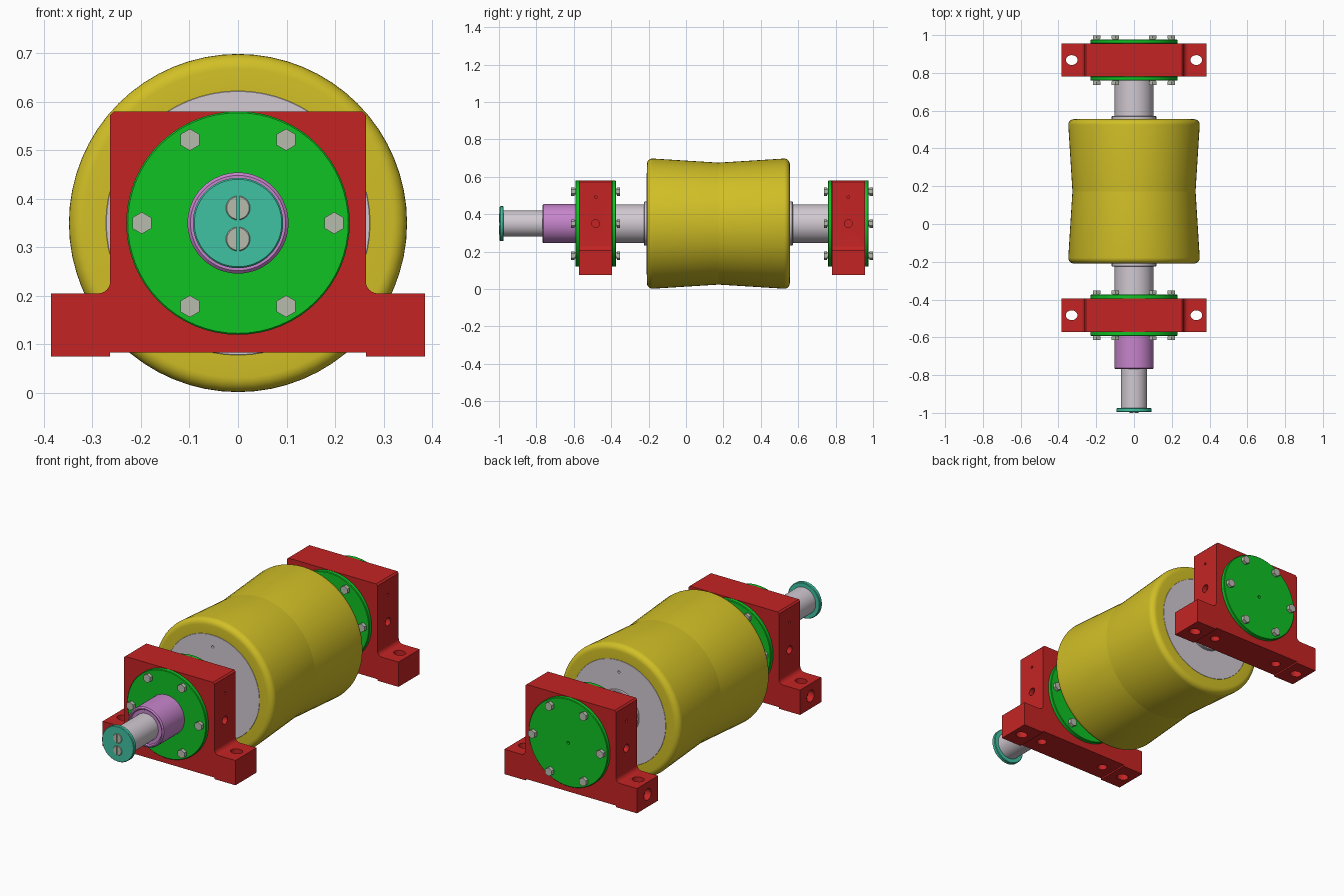
import bpy, bmesh, math
from math import pi, cos, sin
from mathutils import Matrix, Vector

cube = bpy.data.objects.get("Cube")
if cube:
    bpy.data.objects.remove(cube, do_unlink=True)

AXIS_Z = 0.35      # height of the shaft axis
ROLLER_Y = 0.173   # middle of the roller


def material(name, srgb):
    lin = [c / 12.92 if c <= 0.04045 else ((c + 0.055) / 1.055) ** 2.4 for c in srgb]
    m = bpy.data.materials.new(name)
    m.use_nodes = True
    m.diffuse_color = (*lin, 1)
    m.node_tree.nodes["Principled BSDF"].inputs["Base Color"].default_value = (*lin, 1)
    return m


RED = material("red paint", (0.77, 0.14, 0.14))
GREEN = material("green paint", (0.06, 0.76, 0.14))
YELLOW = material("yellow rubber", (0.82, 0.75, 0.15))
TEAL = material("teal cap", (0.25, 0.76, 0.64))
STEEL = material("pale steel", (0.82, 0.79, 0.82))
PURPLE = material("purple sleeve", (0.78, 0.52, 0.80))
BOLT = material("bolt metal", (0.72, 0.74, 0.68))


def finish(name, bm, mat, smooth=True):
    bmesh.ops.recalc_face_normals(bm, faces=bm.faces)
    mesh = bpy.data.meshes.new(name)
    bm.to_mesh(mesh)
    bm.free()
    mesh.materials.append(mat)
    ob = bpy.data.objects.new(name, mesh)
    bpy.context.collection.objects.link(ob)
    if smooth:
        shade(ob)
    return ob


def activate(ob):
    bpy.ops.object.select_all(action='DESELECT')
    ob.select_set(True)
    bpy.context.view_layer.objects.active = ob


def shade(ob):
    activate(ob)
    bpy.ops.object.shade_smooth_by_angle(angle=math.radians(28))


def lathe(name, profile, mat, segs=64, x=0, z=AXIS_Z):
    """Turn (radius, y) points around an axis along y; radius 0 closes the end."""
    bm = bmesh.new()
    verts = [bm.verts.new((x + r, y, z)) for r, y in profile]
    edges = [bm.edges.new(p) for p in zip(verts, verts[1:])]
    bmesh.ops.spin(bm, geom=verts + edges, cent=(x, 0, z), axis=(0, 1, 0),
                   angle=2 * pi, steps=segs)
    bmesh.ops.remove_doubles(bm, verts=bm.verts, dist=1e-5)
    return finish(name, bm, mat)


def disc(name, r, y0, y1, mat, c=0.003, **kw):
    """Cylinder along y with small chamfers."""
    return lathe(name, [(0, y0), (r - c, y0), (r, y0 + c), (r, y1 - c), (r - c, y1), (0, y1)],
                 mat, **kw)


def add_rod(bm, centre, r, length, axis, stretch=1, segs=24):
    rot = Vector((0, 0, 1)).rotation_difference(Vector(axis)).to_matrix().to_4x4()
    mat = Matrix.Translation(centre) @ Matrix.Diagonal((stretch, 1, 1, 1)) @ rot
    bmesh.ops.create_cone(bm, cap_ends=True, segments=segs, radius1=r, radius2=r,
                          depth=length, matrix=mat)


def cut(ob, bm):
    """Subtract the shapes in bm and discard the cutter."""
    cutter = finish("cutter", bm, ob.data.materials[0], smooth=False)
    cutter.hide_render = True
    mod = ob.modifiers.new("holes", 'BOOLEAN')
    mod.operation = 'DIFFERENCE'
    mod.solver = 'EXACT'
    mod.use_self = True
    mod.object = cutter
    activate(ob)
    bpy.ops.object.modifier_apply(modifier=mod.name)
    bpy.data.objects.remove(cutter, do_unlink=True)
    shade(ob)


# Roller tyre: two flared halves meeting at a crisp waist
HALF, R_END, R_WAIST, FILLET = 0.382, 0.348, 0.326, 0.03
for side, label in ((-1, "front"), (1, "back")):
    prof = [(R_WAIST, ROLLER_Y)]
    for i in range(7):
        a = i * pi / 12
        prof.append((R_END - FILLET + FILLET * cos(a),
                     ROLLER_Y + side * (HALF - FILLET + FILLET * sin(a))))
    prof.append((0.27, ROLLER_Y + side * HALF))
    lathe("roller_tyre_" + label, prof, YELLOW)

# Roller core with a small hole in each end, and stepped hubs
core = disc("roller_core", 0.272, ROLLER_Y - HALF - 0.001, ROLLER_Y + HALF + 0.001, STEEL, c=0.001)
bm = bmesh.new()
for side in (-1, 1):
    add_rod(bm, (0, ROLLER_Y + side * HALF, AXIS_Z + 0.21), 0.007, 0.04, (0, 1, 0), segs=12)
cut(core, bm)
disc("roller_hub", 0.118, ROLLER_Y - HALF - 0.016, ROLLER_Y + HALF + 0.016, STEEL)

# Shaft, sleeve and end cap
disc("main_shaft", 0.103, -0.56, 0.94, STEEL)
disc("drive_shaft", 0.07, -0.98, -0.5, STEEL)
lathe("shaft_sleeve", [(0.07, -0.76), (0.088, -0.76), (0.093, -0.768), (0.098, -0.768),
                       (0.104, -0.762), (0.104, -0.56)], PURPLE)
disc("end_cap", 0.093, -0.996, -0.975, TEAL)
for dz in (-0.033, 0.031):
    screw = disc("cap_screw", 0.025, -1.0, -0.98, BOLT, c=0.002, segs=24, z=AXIS_Z + dz)
    bm = bmesh.new()
    bmesh.ops.create_cube(bm, size=1, matrix=Matrix.Translation((0, -1.0, AXIS_Z + dz))
                          @ Matrix.Diagonal((0.007, 0.014, 0.06, 1)))
    cut(screw, bm)


def housing(name, yc):
    """Bearing block: mirrored outline pulled along y, then drilled."""
    hw, depth, base, top, rf = 0.263, 0.088, 0.205, 0.58, 0.025
    half = [(hw, 0.083), (hw, 0.075), (0.385, 0.075), (0.385, base)]
    for i in range(7):
        a = i * pi / 12
        half.append((hw + rf - rf * sin(a), base + rf - rf * cos(a)))
    half += [(hw, top - 0.008), (hw - 0.008, top)]
    outline = half + [(-x, z) for x, z in reversed(half)]
    bm = bmesh.new()
    face = bm.faces.new([bm.verts.new((x, yc - depth, z)) for x, z in outline])
    ext = bmesh.ops.extrude_face_region(bm, geom=[face])
    bmesh.ops.translate(bm, vec=(0, 2 * depth, 0),
                        verts=[v for v in ext["geom"] if isinstance(v, bmesh.types.BMVert)])
    block = finish(name, bm, RED)
    bm = bmesh.new()
    for s in (-1, 1):
        add_rod(bm, (s * 0.33, yc, 0.15), 0.026, 0.3, (0, 0, 1), stretch=1.18)   # foot slots
        add_rod(bm, (s * 0.198, yc, 0.1), 0.024, 0.1, (0, 0, 1))                 # dowel holes
        add_rod(bm, (s * hw, yc, AXIS_Z), 0.021, 0.05, (1, 0, 0))                # side ports
        add_rod(bm, (s * hw, yc, 0.492), 0.007, 0.04, (1, 0, 0), segs=12)
    add_rod(bm, (-0.38, yc, 0.14), 0.03, 0.06, (1, 0, 0))                        # foot end hole
    cut(block, bm)


def cover(name, y_in, out):
    """Round cover plate with six hex bolts, facing the out direction along y."""
    plate = disc(name, 0.23, *sorted((y_in - out * 0.002, y_in + out * 0.021)), GREEN)
    bm = bmesh.new()
    for i in range(6):
        a = i * pi / 3
        x, z = 0.198 * cos(a), AXIS_Z + 0.198 * sin(a)
        add_rod(bm, (x, y_in + out * 0.022, z), 0.016, 0.012, (0, 1, 0), segs=16)
        add_rod(bm, (x, y_in + out * 0.034, z), 0.0225, 0.018, (0, 1, 0), segs=6)
    finish(name + "_bolts", bm, BOLT)
    return plate


# Two bearing housings, each with covers on both faces
for label, yc in (("front", -0.483), ("back", 0.868)):
    housing(label + "_housing", yc)
    for out, where in ((-1, "front"), (1, "back")):
        plate = cover(label + "_housing_" + where + "_cover", yc + out * 0.088, out)

# Small centre hole in the closed rear cover
bm = bmesh.new()
add_rod(bm, (0, 0.98, AXIS_Z), 0.008, 0.03, (0, 1, 0), segs=12)
cut(plate, bm)
